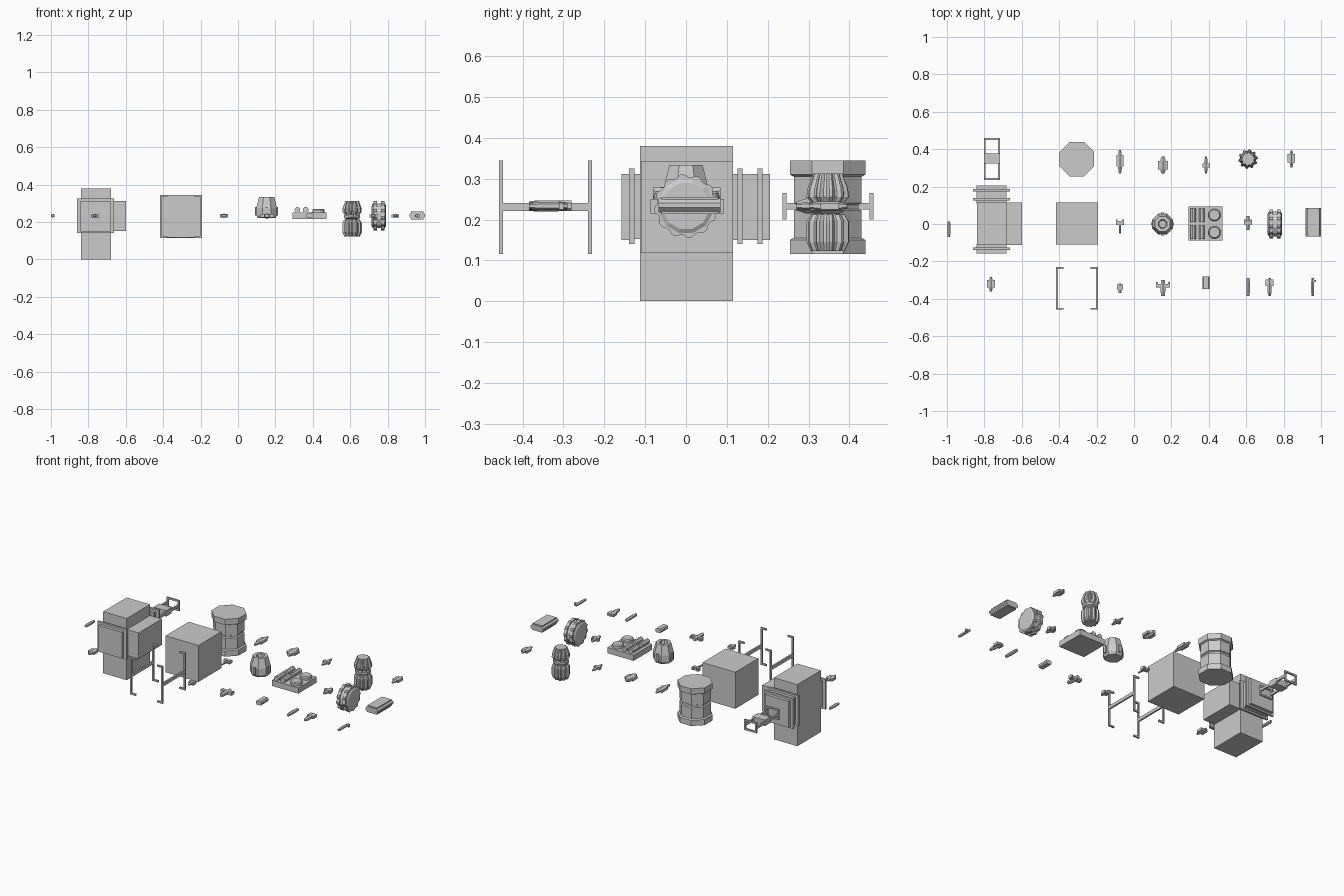
import bpy, bmesh
from math import cos, sin, pi
from mathutils import Vector

ZC = 0.233  # common centre height of the loose parts


def finish(name, bm):
    bmesh.ops.recalc_face_normals(bm, faces=bm.faces)
    me = bpy.data.meshes.new(name)
    bm.to_mesh(me)
    bm.free()
    ob = bpy.data.objects.new(name, me)
    bpy.context.collection.objects.link(ob)
    return ob


def box(name, x0, x1, y0, y1, z0, z1, bevel=0):
    bm = bmesh.new()
    bmesh.ops.create_cube(bm, size=1)
    for v in bm.verts:
        v.co = Vector(((x0 + x1) / 2 + v.co.x * (x1 - x0),
                       (y0 + y1) / 2 + v.co.y * (y1 - y0),
                       (z0 + z1) / 2 + v.co.z * (z1 - z0)))
    if bevel:  # chamfer only the edges running along y
        es = [e for e in bm.edges if abs(e.verts[0].co.y - e.verts[1].co.y) > 1e-4]
        bmesh.ops.bevel(bm, geom=es, offset=bevel, segments=1, affect='EDGES')
    return finish(name, bm)


def lathe(name, prof, sides, c, axis='z', teeth=(1,), wide=1.0):
    """Spin (radius, offset) points round an axis; teeth scales successive corners."""
    bm = bmesh.new()
    n = sides * len(teeth)
    rings = []
    for r, t in prof:
        ring = []
        for i in range(n):
            a = 2 * pi * (i + 0.5) / n
            k = r * teeth[i % len(teeth)]
            u, w = k * cos(a) * wide, k * sin(a)
            p = {'z': (u, w, t), 'x': (t, u, w), 'y': (u, t, w)}[axis]
            ring.append(bm.verts.new(Vector(p) + Vector(c)))
        rings.append(ring)
    for a, b in zip(rings, rings[1:]):
        for i in range(n):
            j = (i + 1) % n
            bm.faces.new((a[i], a[j], b[j], b[i]))
    bm.faces.new(rings[0])
    bm.faces.new(rings[-1])
    return finish(name, bm)


# Large machine housing with stepped front and rear plates
box("housing_tower", -.84, -.68, -.113, .115, 0, .38)
box("housing_side_box", -.68, -.60, -.112, .115, .152, .312)
box("housing_front_flange", -.862, -.662, -.139, -.126, .14, .325)
box("housing_front_neck", -.842, -.682, -.126, -.11, .152, .312)
box("housing_front_panel", -.842, -.682, -.158, -.139, .15, .312)
box("housing_rear_block", -.842, -.682, .11, .206, .15, .312)
box("housing_rear_flange_inner", -.862, -.662, .126, .138, .14, .325)
box("housing_rear_flange_outer", -.862, -.662, .175, .187, .14, .325)

# Ladder bracket behind the housing
for s in (-1, 1):
    x = -.76 + s * .038
    box("bracket_rail", x - .005, x + .005, .236, .459, .225, .241)
    y = .3475 + s * .1065
    for zb in (.2, .255):
        box("bracket_end_bar", -.803, -.717, y - .005, y + .005, zb, zb + .01)
    for sx in (-1, 1):
        xp = -.76 + sx * .038
        box("bracket_end_post", xp - .005, xp + .005, y - .005, y + .005, .2, .265)
box("bracket_block", -.803, -.717, .324, .378, .215, .251)

# Crate
box("crate", -.417, -.193, -.11, .115, .118, .343)

# H frames in front of the crate, with inward lips
for s in (-1, 1):
    x = -.305 + s * .107
    box("frame_crossbar", x - .005, x + .005, -.45, -.235, .221, .241)
    for y in (-.453, -.235):
        box("frame_post", x - .005, x + .005, y - .005, y + .005, .115, .345)
        for z in (.115, .335):
            xa, xb = sorted((x, x - s * .035))
            box("frame_lip", xa, xb, y - .005, y + .005, z, z + .01)

# Octagonal drum
lathe("drum", [(.1, .115), (.1, .15), (.09, .155), (.09, .222), (.082, .226), (.082, .236),
               (.09, .24), (.09, .305), (.1, .31), (.1, .345)], 8, (-.305, .347, 0))

# Tapered canister with a socket in the top
lathe("canister", [(.05, .22), (.06, .235), (.06, .275), (.044, .333), (.025, .333),
                   (.02, .31)], 8, (.153, 0, 0))
for k in range(4):
    dx, dy = ((1, 0), (0, 1), (-1, 0), (0, -1))[k]
    cx, cy = .153 + dx * .054, dy * .054
    box("canister_pad", cx - .008, cx + .008, cy - .008, cy + .008, .235, .28)

# Tray with rollers and round caps
box("tray", .292, .472, -.087, .093, .215, .25)
for y in (.048, -.045):
    for x in (.318, .362):
        lathe("tray_roller", [(.016, -.036), (.016, .036)], 8, (x, y, .264), 'y')
    lathe("tray_cap", [(.034, .248), (.034, .264), (.028, .27)], 12, (.43, y, 0))

# Ribbed double canister
rib = (1, 1, .84, .84)
c = (.61, .347, 0)
lathe("ribbed_upper", [(.04, .24), (.052, .255), (.05, .275), (.036, .313)], 10, c, teeth=rib)
lathe("ribbed_collar", [(.034, .205), (.034, .215), (.046, .222), (.046, .236), (.034, .244)], 8, c)
lathe("ribbed_lower", [(.042, .123), (.052, .145), (.052, .195), (.042, .212)], 10, c, teeth=rib)

# Toothed wheel lying along x
c = (.753, 0, ZC)
lathe("wheel_core", [(.058, -.038), (.068, -.032), (.068, .032), (.058, .038)], 12, c, 'x')
for t in (-.02, .02):
    lathe("wheel_tread", [(.078, t - .009), (.078, t + .009)], 12, c, 'x', teeth=(1, 1, .92, .92))

# Chamfered slab with raised panel
box("slab", .917, 1.0, -.067, .085, .217, .252, bevel=.012)
box("slab_panel", .926, .991, -.06, .078, .214, .255)


def spindle(name, x, y0, y1, r, wide=1.0, nose=.55):
    L = y1 - y0
    lathe(name, [(r * nose, 0), (r, L * .25), (r, L * .75), (r * nose, L)], 6,
          (x, y0, ZC), 'y', wide=wide)


def arm(name, x, y, w, d, h=.016):
    box(name, x - w / 2, x + w / 2, y - d / 2, y + d / 2, ZC - h / 2, ZC + h / 2)


# Slim rods: x, y range, radius
for x, y0, y1, r in ((-.99, -.07, .013, .01), (.61, -.385, -.29, .011), (.955, -.385, -.29, .009)):
    spindle("slim_rod", x, y0, y1, r, nose=.8)
arm("rod_tab", .965, -.305, .016, .012)

# Finned spindles: x, y range, radius, fin y, fin width, fin length
for x, y0, y1, r, fy, w, d in (
        (-.765, -.362, -.283, .011, -.32, .042, .04),
        (-.075, .27, .395, .012, .338, .036, .06),
        (.155, .27, .36, .018, .315, .056, .045),
        (.385, .27, .36, .01, .313, .04, .02),
        (.842, .302, .393, .011, .352, .04, .045),
        (.725, -.385, -.29, .013, -.315, .044, .035)):
    spindle("spindle", x, y0, y1, r)
    arm("spindle_fin", x, fy, w, d)

# T-shaped fittings: x, y range, half width of stem, arm y, arm width
for x, y0, y1, h, ay, w in (
        (-.075, -.05, .015, .006, .004, .044),
        (-.075, -.37, -.318, .01, -.342, .034),
        (.155, -.385, -.3, .014, -.33, .076),
        (.61, -.032, .042, .011, .005, .044)):
    spindle("fitting_stem", x, y0, y1, h, nose=.8)
    arm("fitting_arm", x, ay, w, .018, .02)
    for s in (-1, 1):
        arm("fitting_tip", x + s * (w / 2 - .005), ay + .006, .01, .026, .014)

# Small chamfered block
box("small_block", .366, .404, -.348, -.28, .221, .246, bevel=.006)
